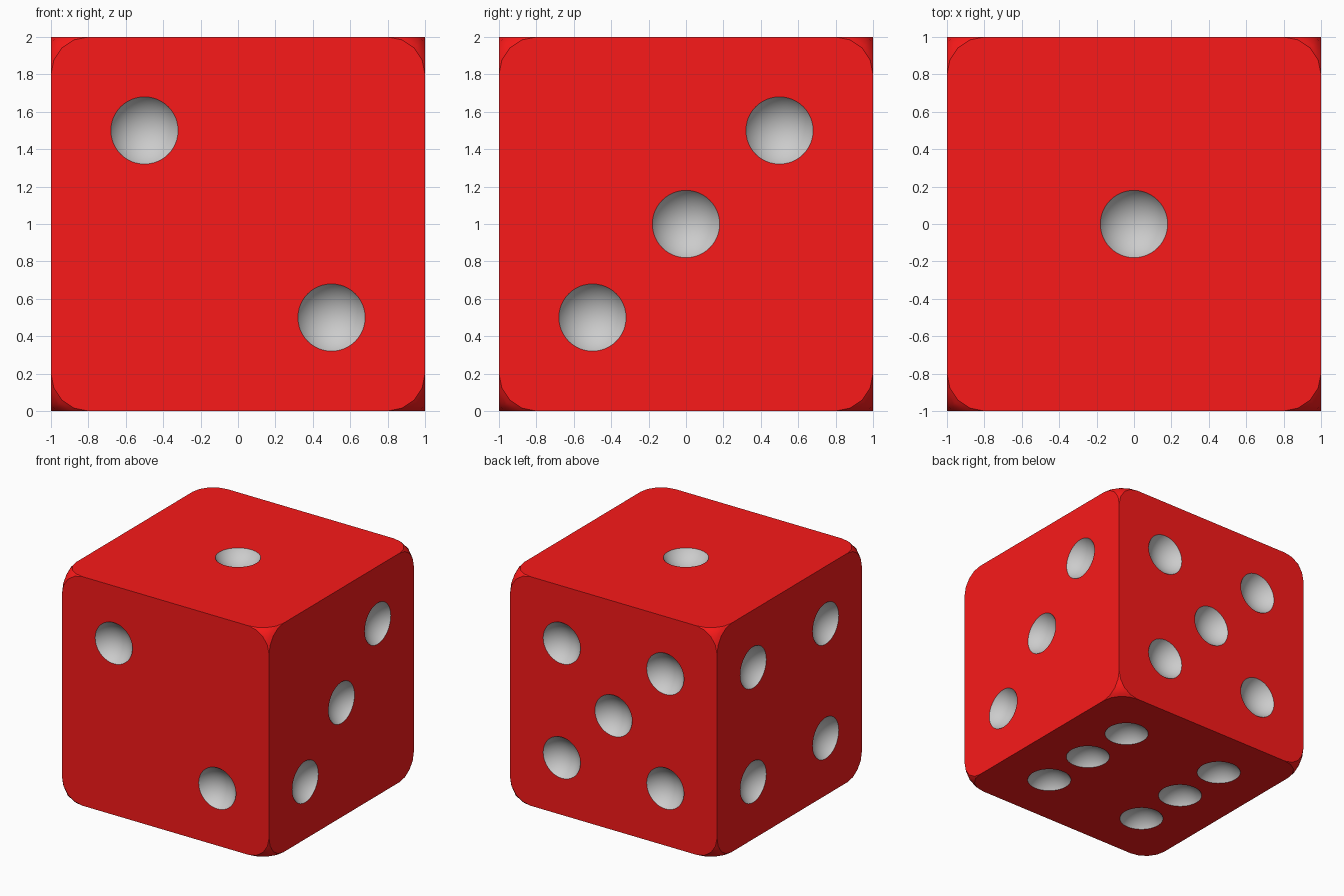
import bpy, bmesh
from mathutils import Vector

if "Cube" in bpy.data.objects:
    bpy.data.objects.remove(bpy.data.objects["Cube"])

H = 0.5            # pip spacing
RIM, DEPTH = 0.18, 0.1
R = (RIM**2 + DEPTH**2) / (2 * DEPTH)   # sphere radius giving that dish

def material(name, color):
    m = bpy.data.materials.new(name)
    m.diffuse_color = color
    m.use_nodes = True
    m.node_tree.nodes["Principled BSDF"].inputs["Base Color"].default_value = m.diffuse_color
    return m

def make_object(name, bm, *mats):
    me = bpy.data.meshes.new(name)
    bm.to_mesh(me)
    bm.free()
    ob = bpy.data.objects.new(name, me)
    bpy.context.collection.objects.link(ob)
    for m in mats:
        me.materials.append(m)
    return ob

red = material("red", (0.95, 0.01, 0.01, 1))
grey = material("pip_grey", (0.8, 0.8, 0.8, 1))

# Body: sharp-edged cube with only its corners rounded off
bm = bmesh.new()
bmesh.ops.create_cube(bm, size=2)
bmesh.ops.translate(bm, verts=bm.verts, vec=(0, 0, 1))
bmesh.ops.bevel(bm, geom=bm.verts[:], offset=0.2, segments=4,
                profile=0.5, affect='VERTICES')
body = make_object("die_body", bm, red, grey)

# Pips: face normal, the two in-face axes, and pip positions
X, Y, Z = Vector((1, 0, 0)), Vector((0, 1, 0)), Vector((0, 0, 1))
one = [(0, 0)]
rising = [(-H, -H), (H, H)]
falling = [(-H, H), (H, -H)]
faces = [
    (Z, X, Y, one),
    (-Y, X, Z, falling),
    (X, Y, Z, rising + one),
    (-X, Y, Z, rising + falling),
    (Y, X, Z, rising + falling + one),
    (-Z, X, Y, rising + falling + [(-H, 0), (H, 0)]),
]
bm = bmesh.new()
for n, u, v, spots in faces:
    for a, b in spots:
        c = Z + n * (1 + R - DEPTH) + u * a + v * b
        new = bmesh.ops.create_uvsphere(bm, u_segments=48, v_segments=32, radius=R)["verts"]
        bmesh.ops.rotate(bm, verts=new, matrix=Z.rotation_difference(n).to_matrix())
        bmesh.ops.translate(bm, verts=new, vec=c)
cutter = make_object("pip_cutter", bm, grey)
cutter.hide_render = True

# Carve the pips, keeping their grey material
mod = body.modifiers.new("pips", 'BOOLEAN')
mod.operation = 'DIFFERENCE'
mod.solver = 'EXACT'
mod.material_mode = 'TRANSFER'
mod.object = cutter
bpy.context.view_layer.objects.active = body
body.select_set(True)
bpy.ops.object.modifier_apply(modifier=mod.name)
bpy.data.objects.remove(cutter)
bpy.ops.object.shade_smooth_by_angle(angle=0.6)
